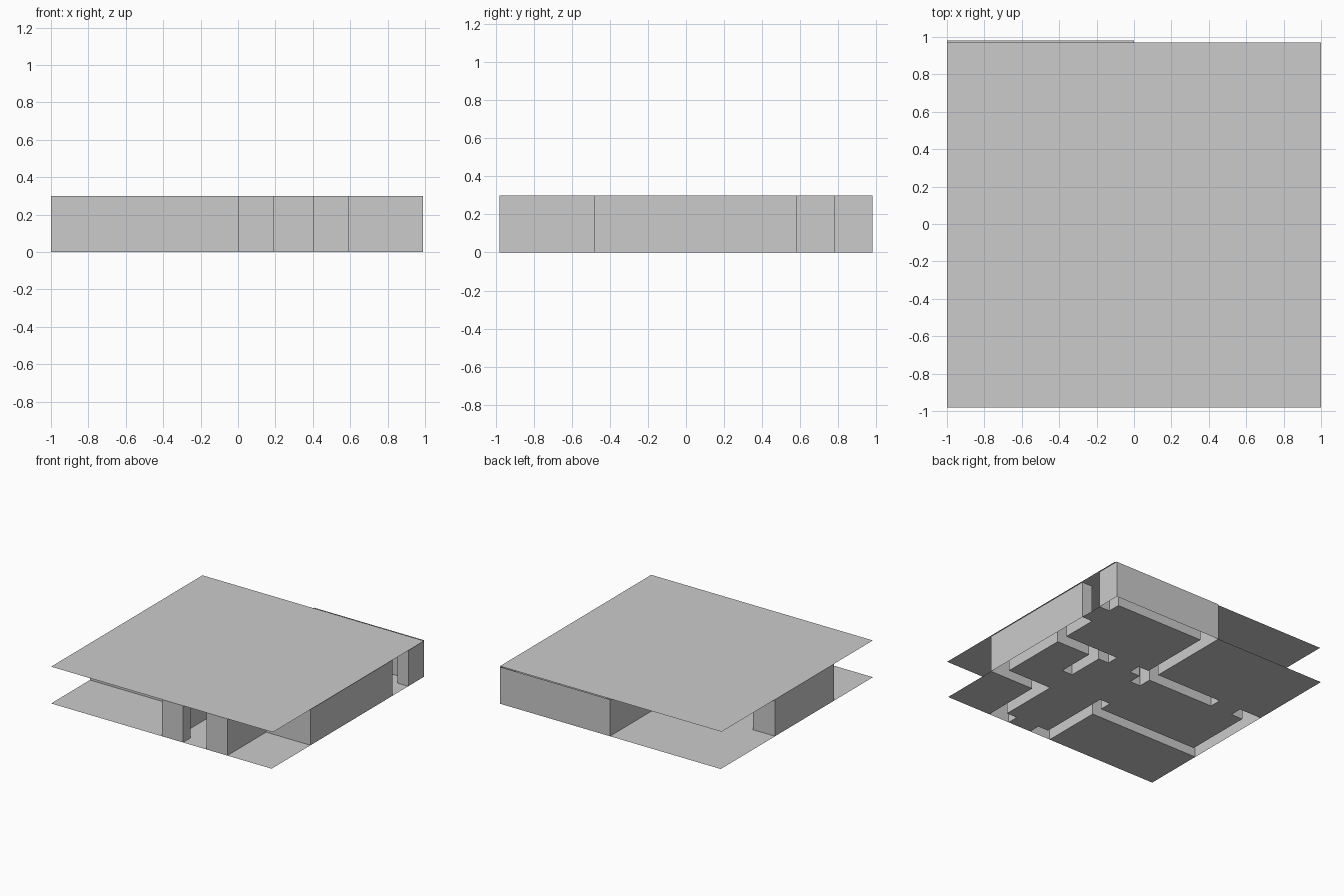
import bpy, bmesh

if "Cube" in bpy.data.objects:
    bpy.data.objects.remove(bpy.data.objects["Cube"])

HEIGHT = 0.3
X0, X1, Y0, Y1 = -1.0, 0.99, -0.98, 0.98

# Wall footprints: x min, x max, y min, y max (gaps between them are doorways)
WALLS = [
    (-1.0, -0.905, -0.48, 0.28),    # left outer wall
    (-1.0, 0.095, -0.48, -0.385),   # left room, front
    (-1.0, -0.80, 0.18, 0.28),      # left room, back
    (-0.60, 0.19, 0.18, 0.28),
    (0.0, 0.095, -0.98, -0.28),     # middle wall
    (0.0, 0.095, 0.07, 0.98),
    (0.0, 0.19, -0.98, -0.885),     # entrance
    (0.40, 0.59, -0.98, -0.885),
    (0.495, 0.59, -0.98, -0.385),   # small room
    (0.495, 0.99, -0.48, -0.385),
    (0.495, 0.59, -0.13, 0.28),
    (0.40, 0.99, 0.18, 0.28),
    (0.895, 0.99, -0.48, 0.58),     # right outer wall
    (0.895, 0.99, 0.78, 0.98),
    (0.0, 0.99, 0.885, 0.98),       # back outer wall
]


def make_object(name, quads):
    bm = bmesh.new()
    for quad in quads:
        bm.faces.new([bm.verts.new(p) for p in quad])
    bmesh.ops.remove_doubles(bm, verts=bm.verts, dist=1e-5)
    bmesh.ops.dissolve_limit(bm, angle_limit=0.01, verts=bm.verts, edges=bm.edges)
    mesh = bpy.data.meshes.new(name)
    bm.to_mesh(mesh)
    bm.free()
    obj = bpy.data.objects.new(name, mesh)
    bpy.context.collection.objects.link(obj)
    return obj


def flat(x0, x1, y0, y1, z):
    return [(x0, y0, z), (x1, y0, z), (x1, y1, z), (x0, y1, z)]


def upright(ax, ay, bx, by):
    return [(ax, ay, 0), (bx, by, 0), (bx, by, HEIGHT), (ax, ay, HEIGHT)]


# Plan grid from all wall lines
xs = sorted({X0, X1} | {v for w in WALLS for v in w[:2]})
ys = sorted({Y0, Y1} | {v for w in WALLS for v in w[2:]})


def is_wall(i, j):
    if not (0 <= i < len(xs) - 1 and 0 <= j < len(ys) - 1):
        return False
    cx, cy = (xs[i] + xs[i + 1]) / 2, (ys[j] + ys[j + 1]) / 2
    return any(a < cx < b and c < cy < d for a, b, c, d in WALLS)


floor, walls = [], []
for i in range(len(xs) - 1):
    for j in range(len(ys) - 1):
        a, b, c, d = xs[i], xs[i + 1], ys[j], ys[j + 1]
        if not is_wall(i, j):
            floor.append(flat(a, b, c, d, 0))
            continue
        # Wall skin wherever a wall cell meets open space
        if not is_wall(i, j - 1):
            walls.append(upright(a, c, b, c))
        if not is_wall(i + 1, j):
            walls.append(upright(b, c, b, d))
        if not is_wall(i, j + 1):
            walls.append(upright(b, d, a, d))
        if not is_wall(i - 1, j):
            walls.append(upright(a, d, a, c))

# Floor is open under the hollow walls, the ceiling is one full sheet
make_object("floor", floor)
make_object("walls", walls)
make_object("ceiling", [flat(-1, 1, -0.98, 0.97, HEIGHT)])
